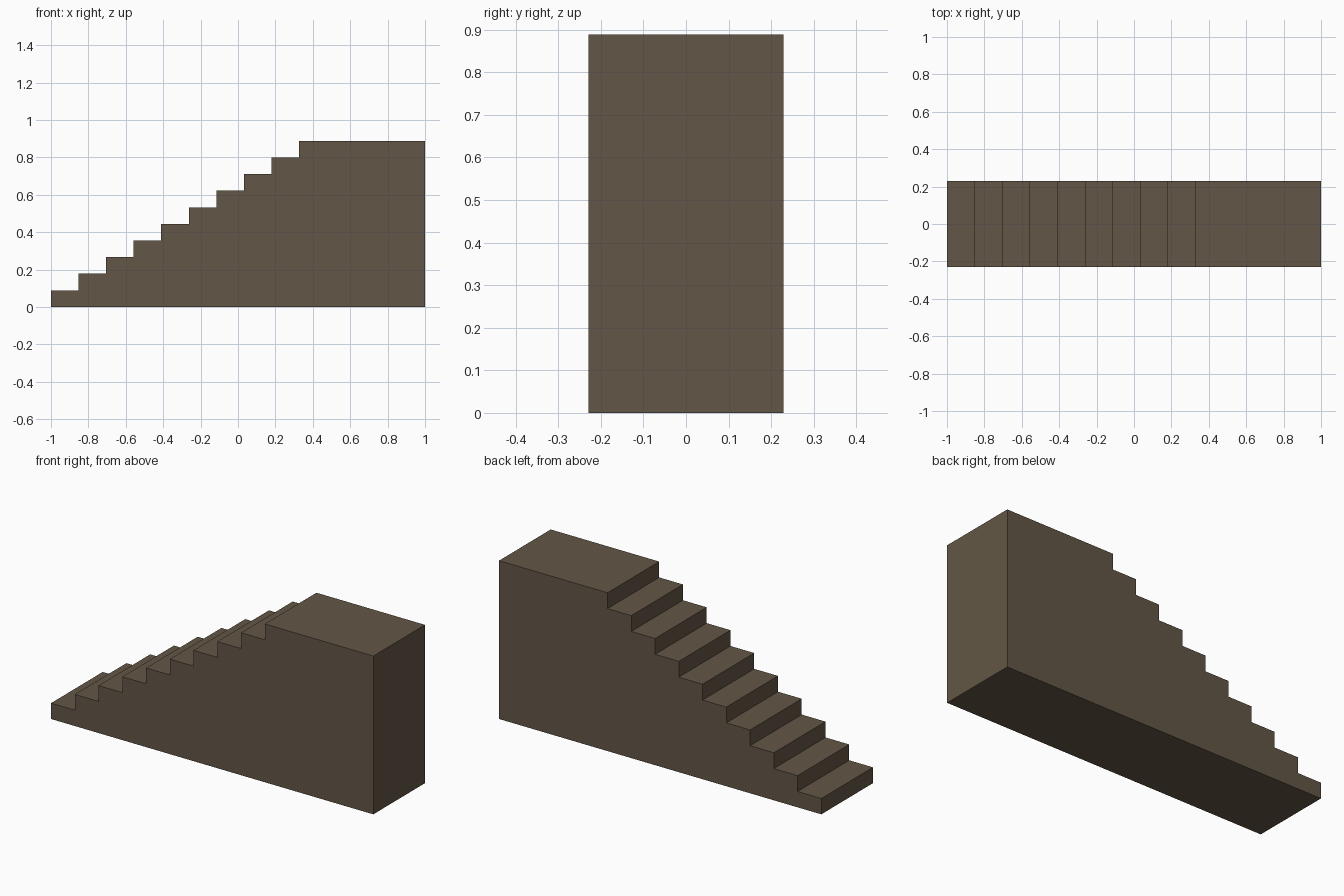
import bpy
import bmesh

if "Cube" in bpy.data.objects:
    bpy.data.objects.remove(bpy.data.objects["Cube"])

STEPS = 9            # treads below the landing
RUN = 0.1474         # tread depth
RISE = 0.0888        # riser height
HALF_WIDTH = 0.229

# Brown material
brown = bpy.data.materials.new("dark_brown")
brown.diffuse_color = (0.124, 0.094, 0.061, 1.0)
brown.use_nodes = True
brown.node_tree.nodes["Principled BSDF"].inputs["Base Color"].default_value = brown.diffuse_color

# Stepped side profile, ending in a flat landing at the top
profile = [(-1.0, 0.0)]
for i in range(STEPS + 1):
    x = -1.0 + i * RUN
    z = (i + 1) * RISE
    profile.append((x, z))
    profile.append((x + RUN if i < STEPS else 1.0, z))
profile.append((1.0, 0.0))

# Extrude the profile across the width of the staircase
bm = bmesh.new()
side = bm.faces.new([bm.verts.new((x, -HALF_WIDTH, z)) for x, z in profile])
extruded = bmesh.ops.extrude_face_region(bm, geom=[side], use_keep_orig=True)
moved = [v for v in extruded["geom"] if isinstance(v, bmesh.types.BMVert)]
bmesh.ops.translate(bm, verts=moved, vec=(0, 2 * HALF_WIDTH, 0))
bmesh.ops.recalc_face_normals(bm, faces=bm.faces)

mesh = bpy.data.meshes.new("staircase")
bm.to_mesh(mesh)
bm.free()
mesh.materials.append(brown)
staircase = bpy.data.objects.new("staircase", mesh)
bpy.context.collection.objects.link(staircase)
